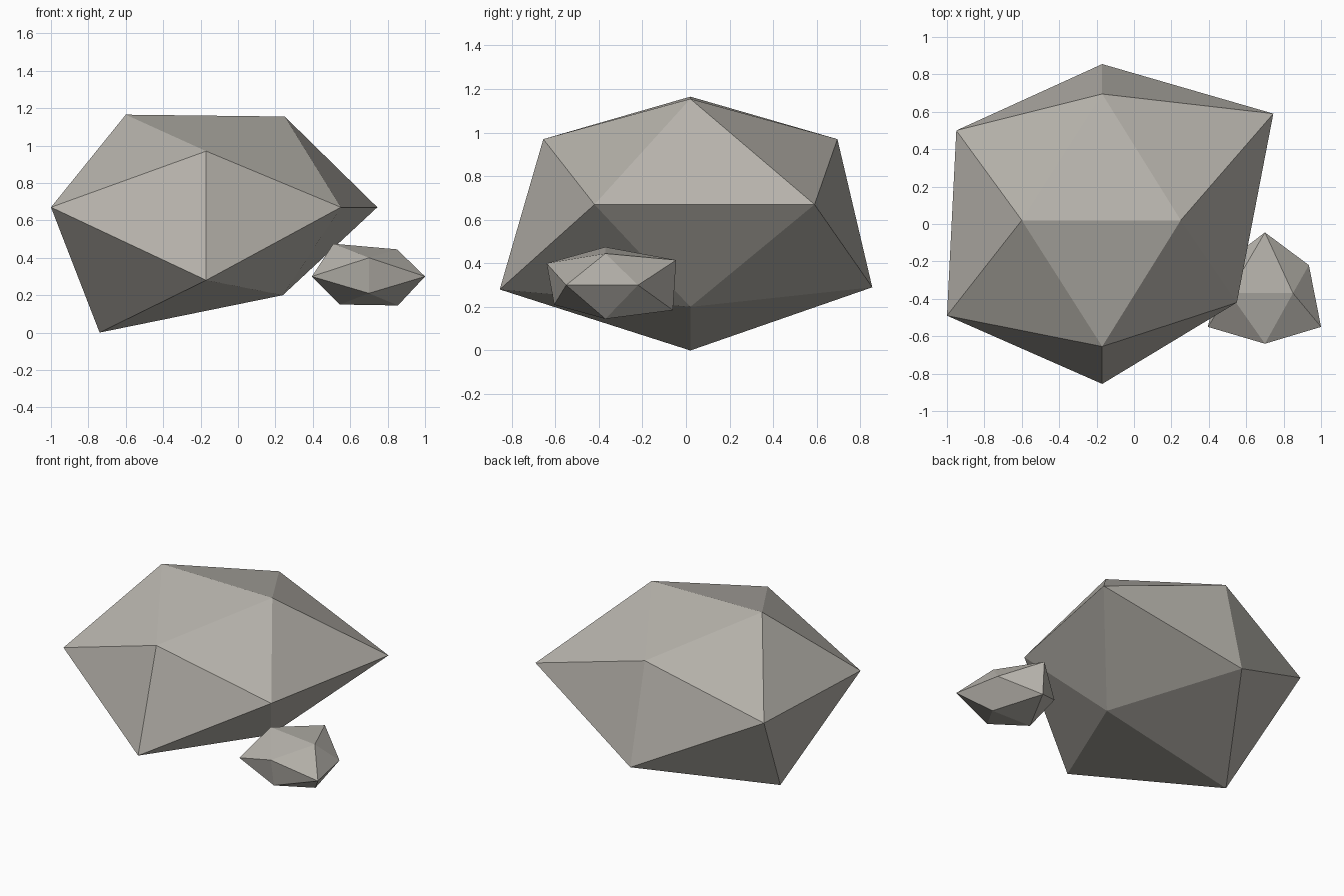
import bpy
import bmesh
from itertools import product

cube = bpy.data.objects.get("Cube")
if cube:
    bpy.data.objects.remove(cube, do_unlink=True)

# Warm grey stone
stone = bpy.data.materials.new("warm grey stone")
stone.use_nodes = True
colour = (0.47, 0.45, 0.41, 1)
stone.diffuse_color = colour
stone.node_tree.nodes["Principled BSDF"].inputs["Base Color"].default_value = colour


def rock(name, ridge_y, mid_x, mid_z, ridges, ends, sides):
    """Uneven twenty-sided stone; every corner is keyed by the sign of its two axes.
    ridges: (x side, z side) -> x, z; ends: (y side, z side) -> y, z;
    sides: (x side, y side) -> x, y."""
    bm = bmesh.new()
    ridge = {k: bm.verts.new((x, ridge_y, z)) for k, (x, z) in ridges.items()}
    end = {k: bm.verts.new((mid_x, y, z)) for k, (y, z) in ends.items()}
    side = {k: bm.verts.new((x, y, mid_z)) for k, (x, y) in sides.items()}
    signs = (-1, 1)
    # One facet for each octant
    for sx, sy, sz in product(signs, repeat=3):
        bm.faces.new((ridge[sx, sz], end[sy, sz], side[sx, sy]))
    # Two facets on each of the six short edges
    for a, b in product(signs, repeat=2):
        bm.faces.new((ridge[-1, b], ridge[1, b], end[a, b]))
        bm.faces.new((end[b, -1], end[b, 1], side[a, b]))
        bm.faces.new((side[a, -1], side[a, 1], ridge[a, b]))
    bmesh.ops.recalc_face_normals(bm, faces=bm.faces[:])
    mesh = bpy.data.meshes.new(name)
    bm.to_mesh(mesh)
    bm.free()
    mesh.materials.append(stone)
    obj = bpy.data.objects.new(name, mesh)
    bpy.context.collection.objects.link(obj)
    return obj


L, R, F, K, D, U = -1, 1, -1, 1, -1, 1  # low/high x, front/back, down/up

# Large boulder
rock("large_boulder", 0.02, -0.17, 0.67,
     ridges={(L, U): (-0.6, 1.165), (R, U): (0.25, 1.155),
             (L, D): (-0.74, 0), (R, D): (0.24, 0.2)},
     ends={(F, U): (-0.655, 0.97), (F, D): (-0.855, 0.28),
           (K, U): (0.695, 0.97), (K, D): (0.855, 0.29)},
     sides={(L, F): (-1, -0.49), (R, F): (0.55, -0.42),
            (L, K): (-0.95, 0.5), (R, K): (0.745, 0.59)})

# Small stone at its foot
rock("small_stone", -0.37, 0.7, 0.3,
     ridges={(L, U): (0.51, 0.475), (R, U): (0.85, 0.445),
             (L, D): (0.545, 0.15), (R, D): (0.855, 0.145)},
     ends={(F, U): (-0.64, 0.4), (F, D): (-0.605, 0.21),
           (K, U): (-0.045, 0.415), (K, D): (-0.06, 0.185)},
     sides={(L, F): (0.395, -0.55), (R, F): (1, -0.55),
            (L, K): (0.47, -0.22), (R, K): (0.935, -0.22)})
